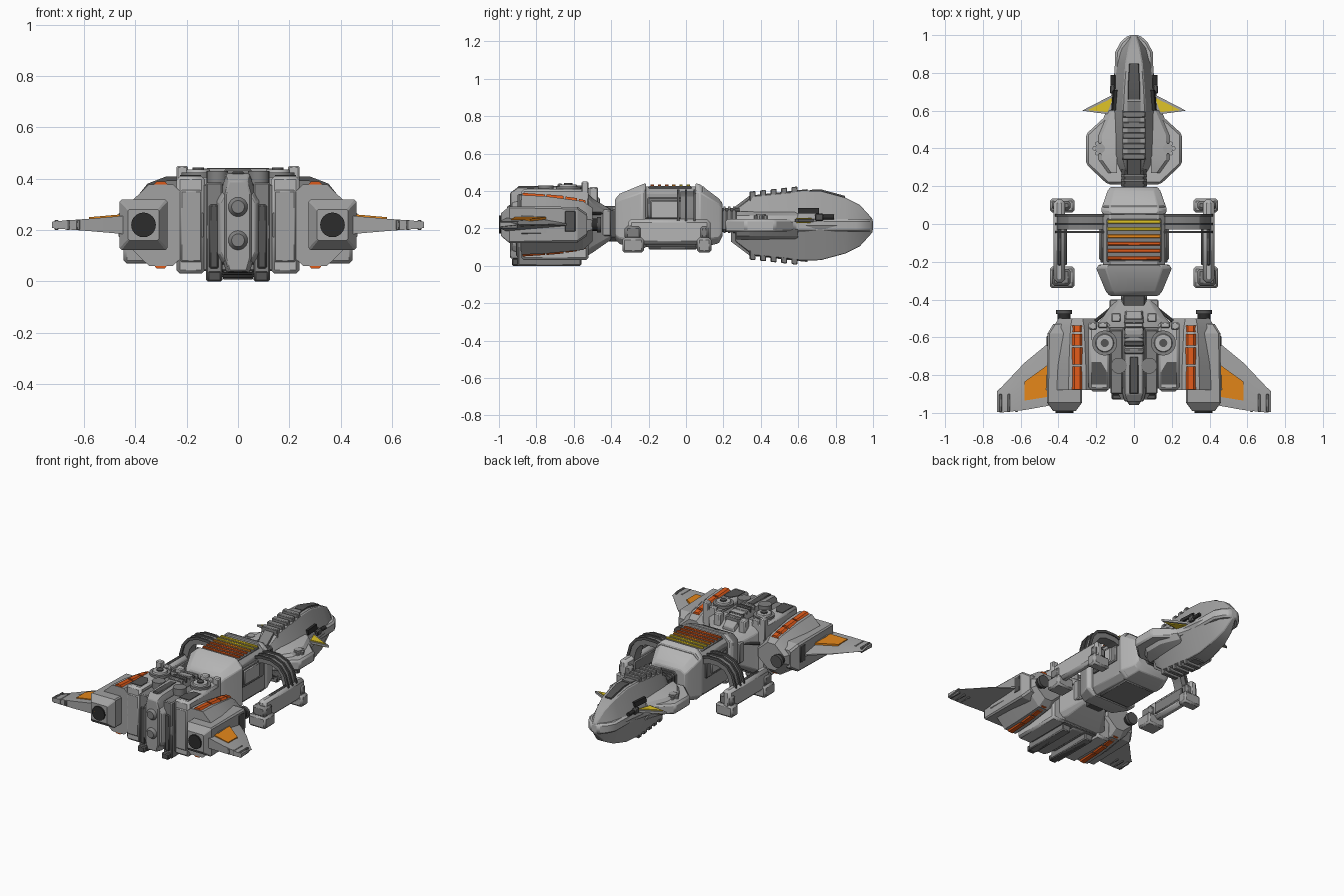
import bpy, bmesh, math
from mathutils import Matrix, Vector

if "Cube" in bpy.data.objects:
    bpy.data.objects.remove(bpy.data.objects["Cube"])


def mat(name, *c):
    m = bpy.data.materials.new(name)
    m.diffuse_color = (*c, 1)
    m.use_nodes = True
    m.node_tree.nodes["Principled BSDF"].inputs["Base Color"].default_value = m.diffuse_color
    return m


LIGHT = mat("light_grey", .46, .46, .46)
GREY = mat("hull_grey", .36, .36, .36)
MID = mat("mid_grey", .22, .22, .22)
DARK = mat("dark_grey", .09, .09, .09)
BLACK = mat("near_black", .025, .025, .025)
ORANGE = mat("deep_orange", .72, .10, .01)
AMBER = mat("amber", .78, .24, .01)
YELLOW = mat("yellow", .74, .55, .02)


def finish(name, bm, m, mirror=False, bevel=0, flip_z=None):
    bmesh.ops.recalc_face_normals(bm, faces=bm.faces)
    me = bpy.data.meshes.new(name)
    bm.to_mesh(me)
    bm.free()
    me.materials.append(m)
    me.shade_smooth()
    me.set_sharp_from_angle(angle=math.radians(28))
    ob = bpy.data.objects.new(name, me)
    bpy.context.collection.objects.link(ob)
    if flip_z is not None:                      # mirror top to bottom about this height
        me.transform(Matrix.Translation((0, 0, -flip_z)))
        ob.location.z = flip_z
    if bevel:
        b = ob.modifiers.new("bevel", 'BEVEL')
        b.width, b.segments, b.limit_method = bevel, 1, 'ANGLE'
    if mirror or flip_z is not None:
        mm = ob.modifiers.new("mirror", 'MIRROR')
        mm.use_axis = (mirror, False, flip_z is not None)
    return ob


def loft(name, sections, m, **kw):
    """Skin rings of 3D points, one after the other, and cap the ends."""
    bm = bmesh.new()
    rings = [[bm.verts.new(p) for p in s] for s in sections]
    n = len(rings[0])
    for a, b in zip(rings, rings[1:]):
        for i in range(n):
            j = (i + 1) % n
            bm.faces.new((a[i], a[j], b[j], b[i]))
    bm.faces.new(rings[0])
    bm.faces.new(rings[-1])
    return finish(name, bm, m, **kw)


def octa(y, hw, z0, z1, f=.25, cx=0):
    h, c = (z1 - z0) / 2, (z0 + z1) / 2
    k = 1 - f
    pts = [(1, -k), (1, k), (k, 1), (-k, 1), (-1, k), (-1, -k), (-k, -1), (k, -1)]
    return [(cx + hw * a, y, c + h * b) for a, b in pts]


def trap(y, w0, w1, z0, z1):
    return [(-w0, y, z0), (w0, y, z0), (w1, y, z1), (-w1, y, z1)]


def box(name, x0, x1, y0, y1, z0, z1, m, bevel=.006, **kw):
    ring = lambda z: [(x0, y0, z), (x1, y0, z), (x1, y1, z), (x0, y1, z)]
    return loft(name, [ring(z0), ring(z1)], m, bevel=bevel, **kw)


def plate(name, outline, z0, z1, m, **kw):
    return loft(name, [[(x, y, z) for x, y in outline] for z in (z0, z1)], m, **kw)


def cyl(name, p, axis, r, length, m, r2=None, n=24, **kw):
    bm = bmesh.new()
    rot = Vector((0, 0, 1)).rotation_difference(Vector(axis)).to_matrix().to_4x4()
    bmesh.ops.create_cone(bm, cap_ends=True, segments=n, radius1=r, radius2=r if r2 is None else r2,
                          depth=length, matrix=Matrix.Translation(p) @ rot)
    return finish(name, bm, m, **kw)


# ---- nose section ----
side = [(.03, 1.0), (.07, .965), (.1, .91), (.105, .72), (.14, .58), (.254, .476), (.254, .317), (.14, .21), (.07, .21)]
full = side + [(-x, y) for x, y in reversed(side)]
plate("nose_flange", full, .18, .25, LIGHT, bevel=.012)
loft("nose_shell", [trap(.265, .08, .04, .21, .30), trap(.36, .125, .06, .21, .375), trap(.62, .13, .06, .21, .402),
     trap(.72, .115, .055, .21, .40), trap(.85, .10, .045, .21, .365), trap(.93, .08, .03, .21, .325),
     trap(.998, .025, .012, .21, .25)], GREY, bevel=.005, flip_z=.215)
loft("canopy", [trap(.66, .036, .03, .385, .406), trap(.72, .037, .03, .385, .409), trap(.85, .03, .022, .35, .374)], DARK)
loft("nose_spine", [trap(.24, .045, .035, .2, .30), trap(.34, .05, .035, .2, .375), trap(.65, .045, .035, .2, .41)],
     MID, flip_z=.215)
for i in range(5):
    y = .34 + i * .056
    z = .377 + i * .006
    loft("nose_rib", [trap(y, .068, .058, z - .06, z + .02), trap(y + .032, .068, .058, z - .06, z + .023)], MID,
         bevel=.004, flip_z=.215)
loft("nose_cheek", [[(.10, y, .235), (x, y, .235), (x - .03, y, .27), (.09, y, .29)]
     for y, x in ((.27, .15), (.34, .20), (.47, .20), (.6, .145))], LIGHT, mirror=True, flip_z=.215)
loft("nose_side_slot", [[(x, y, z), (x + .012, y, z), (x + .004, y, z + .03), (x - .012, y, z + .03)]
     for y, x, z in ((.60, .109, .28), (.71, .10, .28))], BLACK, mirror=True)
plate("canard_fin", [(.10, .69), (.13, .675), (.275, .60), (.13, .58), (.10, .59)], .235, .25, GREY, mirror=True)
for z in (.249, .229):
    plate("canard_fin_paint", [(.11, .67), (.145, .652), (.245, .603), (.14, .592)], z, z + .007, YELLOW, mirror=True)
cyl("nose_gun", (.112, .74, .26), (0, 1, 0), .013, .1, BLACK, n=12, mirror=True)
box("nose_gun_mount", .10, .128, .69, .735, .24, .28, DARK, mirror=True)
cyl("flange_hub", (.18, .4, .262), (0, 0, 1), .026, .03, GREY, mirror=True)
for k in range(6):
    a = k * math.pi / 3
    cyl("flange_bolt", (.18 + .03 * math.cos(a), .4 + .03 * math.sin(a), .257), (0, 0, 1), .011, .026, LIGHT, n=10, mirror=True)

# ---- necks between the sections ----
loft("front_neck", [octa(.15, .065, .18, .31), octa(.29, .065, .18, .31)], DARK)
loft("rear_neck", [octa(-.48, .07, .13, .32), octa(-.35, .07, .13, .32)], DARK)
for y in (.2, .225, .25, -.39, -.42, -.45):
    loft("neck_ring", [octa(y, .07, .175, .318), octa(y + .012, .07, .175, .318)], MID)

# ---- middle hull ----
loft("middle_hull", [octa(-.25, .165, .10, .425, .22), octa(.1, .165, .10, .425, .22)], GREY, bevel=.006)
loft("middle_rear_cap", [octa(-.38, .13, .14, .355), octa(-.355, .15, .115, .385), octa(-.235, .20, .095, .435),
     octa(-.215, .185, .095, .442)], LIGHT, bevel=.005)
loft("middle_front_cap", [octa(.05, .165, .095, .442), octa(.075, .175, .095, .435), octa(.175, .14, .12, .36),
     octa(.195, .125, .16, .335)], LIGHT, bevel=.005)
box("middle_side_frame", .16, .178, -.205, .03, .235, .365, MID, mirror=True)
box("middle_side_panel", .17, .184, -.19, -.02, .25, .35, LIGHT, mirror=True)
box("belly_panel", -.12, .12, -.2, .06, .088, .11, MID)
box("stripe_bed", -.145, .145, -.2, .03, .41, .427, MID)
for i in range(6):
    y = .012 - i * .0385
    box("back_stripe", -.14, .14, y - .009, y + .009, .42, .436, YELLOW if i < 2 else (AMBER if i == 2 else ORANGE),
        bevel=.003)

# ---- outrigger arms with pods ----
path = [(.13, .37), (.2, .395), (.28, .395), (.345, .37), (.385, .32), (.405, .25), (.405, .15)]


def arm(name, y0, y1, t, lift, m):
    rings = []
    for i, p in enumerate(path):
        a, b = Vector(path[max(i - 1, 0)]), Vector(path[min(i + 1, len(path) - 1)])
        d = (b - a).normalized()
        nrm = Vector((-d.y, d.x))
        o, q = Vector(p) + nrm * (lift + t), Vector(p) + nrm * (lift - t)
        rings.append([(o.x, y0, o.y), (o.x, y1, o.y), (q.x, y1, q.y), (q.x, y0, q.y)])
    loft(name, rings, m, mirror=True)


arm("outrigger_arm", -.03, .045, .022, -.02, MID)
for y in (-.042, .0, .046):
    arm("arm_pipe", y - .006, y + .006, .009, .004, DARK)
box("outrigger_beam", .365, .425, -.31, .13, .115, .25, LIGHT, bevel=.018, mirror=True)
box("beam_inner_panel", .355, .368, -.22, .05, .14, .22, MID, mirror=True)
box("beam_rail", .385, .405, -.22, .0, .245, .258, DARK, mirror=True)
for y0, y1 in ((-.34, -.225), (.06, .135)):
    box("outrigger_pod", .315, .445, y0, y1, .07, .15, GREY, bevel=.012, mirror=True)
    box("pod_riser", .335, .435, y0 + .012, y1 - .012, .14, .215, MID, bevel=.015, mirror=True)

# ---- rear body ----
loft("rear_front_taper", [octa(-.55, .22, .04, .41, .15), octa(-.5, .17, .07, .36, .2), octa(-.4, .10, .14, .30, .2)], GREY, bevel=.005)
box("rear_core", -.2, .2, -.87, -.53, .04, .38, MID)
box("rear_block", .128, .24, -.88, -.52, .03, .41, LIGHT, bevel=.014, mirror=True)
box("rear_block_panel", .14, .225, -.886, -.87, .075, .355, GREY, mirror=True)
box("rear_side_rail", .06, .125, -.90, -.56, 0, .385, MID, mirror=True)
box("rear_vent", .075, .112, -.908, -.89, .05, .30, DARK, mirror=True)
box("rear_foot", .065, .118, -.93, -.60, 0, .04, DARK, mirror=True)
loft("rear_spine", [octa(-.94, .05, .04, .39, .3), octa(-.9, .06, .035, .42, .25), octa(-.56, .06, .035, .43, .25),
     octa(-.46, .05, .1, .36, .25)], GREY, bevel=.005)
box("spine_strip", -.025, .025, -.9, -.7, .41, .428, DARK)
for i in range(5):
    y = -.5 - i * .04
    box("spine_rib", -.052, .052, y - .028, y, .36, .415 + .008 * min(i, 3), DARK if i % 2 else MID)
loft("tail_fairing", [octa(-.93, .07, .08, .34), octa(-.8, .125, .05, .37)], GREY, bevel=.005)
for z in (.29, .16):
    cyl("tail_dome", (0, -.945, z), (0, -1, 0), .043, .025, MID, r2=.025)
for x0, x1, y0, y1, z in ((.195, .24, -.56, -.52, .45), (.07, .12, -.52, -.47, .42), (.14, .19, -.55, -.52, .43)):
    box("shoulder_block", x0, x1, y0, y1, .3, z, LIGHT, mirror=True)
box("neck_shoulder", .085, .13, -.46, -.40, .16, .3, GREY, mirror=True)
cyl("shoulder_strut", (.15, -.47, .28), (1, -.8, 0), .009, .14, DARK, n=10, mirror=True)
cyl("dish_base", (.155, -.63, .415), (0, 0, 1), .066, .02, MID, mirror=True)
cyl("dish_ring", (.155, -.63, .425), (0, 0, 1), .052, .022, LIGHT, r2=.045, mirror=True)
cyl("dish_hub", (.155, -.63, .435), (0, 0, 1), .022, .016, DARK, n=12, mirror=True)
cyl("top_drum", (.08, -.75, .40), (0, 0, 1), .042, .06, MID, mirror=True)
plate("block_hatch", [(.145, -.85), (.225, -.85), (.225, -.73), (.175, -.73), (.145, -.78)], .407, .414, DARK, mirror=True)

# ---- engines ----
loft("engine_core", [octa(-.88, .165, .06, .378, .72, .3), octa(-.75, .16, .065, .372, .72, .3),
     octa(-.55, .13, .085, .345, .72, .3), octa(-.5, .10, .13, .31, .72, .3)], GREY, mirror=True)


def tent(y, top):
    return [(.236, y, top - .055), (.286, y, top), (.316, y, top), (.366, y, top - .055), (.34, y, top - .08), (.26, y, top - .08)]


for y0, y1, top in ((-.875, -.755, .39), (-.745, -.655, .382), (-.643, -.583, .37), (-.572, -.538, .358)):
    loft("engine_cowl", [tent(y0, top), tent(y1, top - .008)], ORANGE, mirror=True, flip_z=.22)
loft("engine_nacelle", [octa(-.99, .06, .16, .28, .08, .368), octa(-.945, .093, .122, .318, .08, .368),
     octa(-.58, .09, .125, .315, .12, .368), octa(-.53, .06, .16, .28, .2, .368)], GREY, mirror=True)
cyl("nozzle_ring", (.368, -.985, .22), (0, 1, 0), .048, .03, BLACK, mirror=True)
cyl("nozzle_core", (.368, -.997, .22), (0, 1, 0), .032, .006, AMBER, mirror=True)
cyl("intake_barrel", (.37, -.5, .22), (0, 1, 0), .034, .09, BLACK, mirror=True)
cyl("intake_lip", (.37, -.465, .22), (0, 1, 0), .042, .022, DARK, mirror=True)
box("nacelle_vent", .41, .462, -.65, -.59, .18, .295, DARK, mirror=True)

# ---- wings ----


def rib(x, y0, y1, h):
    return [(x, y0, .22 - h), (x, y0, .22 + h), (x, (y0 + y1) / 2, .22 + h), (x, y1, .215 + h * .3), (x, y1, .225 - h * .3)]


loft("wing", [rib(.44, -.96, -.62, .036), rib(.58, -.985, -.735, .024), rib(.70, -.998, -.862, .015), rib(.725, -.995, -.885, .012)],
     GREY, mirror=True)
loft("wing_paint", [[(x, a, z), (x, b, z), (x, b, z - .012), (x, a, z - .012)]
     for x, a, b, z in ((.455, -.915, -.745, .261), (.58, -.935, -.835, .25))], AMBER, mirror=True)
for x in (.615, .655, .7):
    box("wing_tip_band", x, x + .014, -.995, -.90, .2, .24, MID, bevel=.003, mirror=True)
